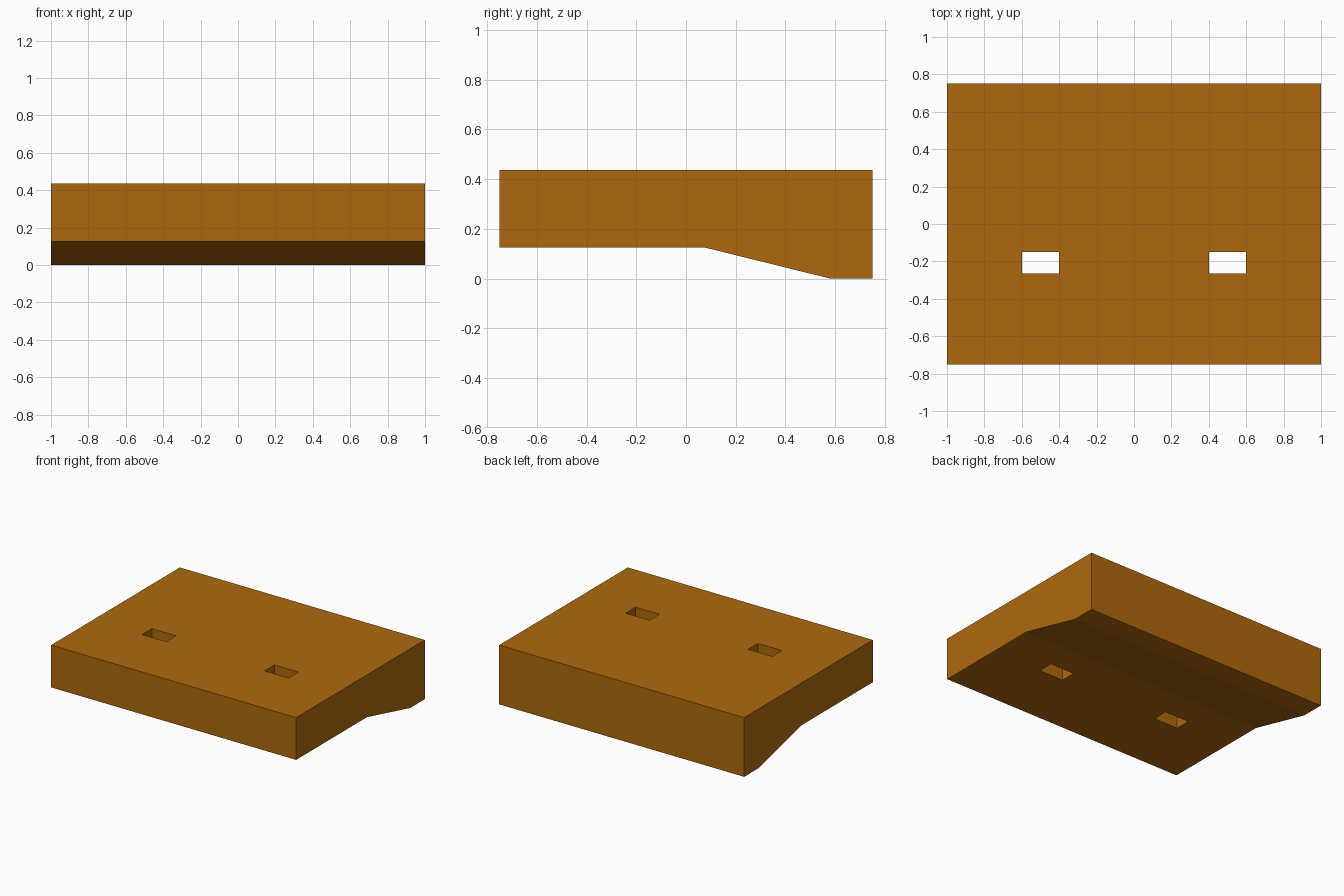
import bpy
import bmesh

default = bpy.data.objects.get("Cube")
if default:
    bpy.data.objects.remove(default)


def make_material(name, color):
    mat = bpy.data.materials.new(name)
    mat.use_nodes = True
    mat.diffuse_color = color
    mat.node_tree.nodes["Principled BSDF"].inputs["Base Color"].default_value = color
    return mat


def extrude_profile(name, profile, x0, x1):
    """Extrude a closed (y, z) outline along x."""
    bm = bmesh.new()
    face = bm.faces.new([bm.verts.new((x0, y, z)) for y, z in profile])
    result = bmesh.ops.extrude_face_region(bm, geom=[face])
    verts = [v for v in result["geom"] if isinstance(v, bmesh.types.BMVert)]
    bmesh.ops.translate(bm, vec=(x1 - x0, 0, 0), verts=verts)
    bmesh.ops.recalc_face_normals(bm, faces=bm.faces)
    mesh = bpy.data.meshes.new(name)
    bm.to_mesh(mesh)
    bm.free()
    obj = bpy.data.objects.new(name, mesh)
    bpy.context.collection.objects.link(obj)
    return obj


orange = make_material("burnt_orange", (0.423, 0.141, 0.004, 1))

# Slab with a thicker rear lip and a sloped underside
slab = extrude_profile("wedge_slab", [
    (-0.75, 0.125), (0.075, 0.125), (0.58, 0), (0.75, 0),
    (0.75, 0.437), (-0.75, 0.437)], -1, 1)
slab.data.materials.append(orange)

# Two rectangular slots cut straight through
bpy.context.view_layer.objects.active = slab
for side, x in (("right", -0.5), ("left", 0.5)):
    cutter = extrude_profile(side + "_slot_cutter", [
        (-0.265, -0.1), (-0.15, -0.1), (-0.15, 0.6), (-0.265, 0.6)],
        x - 0.098, x + 0.098)
    cutter.data.materials.append(orange)
    cutter.hide_render = True
    cut = slab.modifiers.new(side + "_slot", "BOOLEAN")
    cut.operation = "DIFFERENCE"
    cut.solver = "EXACT"
    cut.object = cutter
    bpy.ops.object.modifier_apply(modifier=cut.name)
    bpy.data.objects.remove(cutter)
